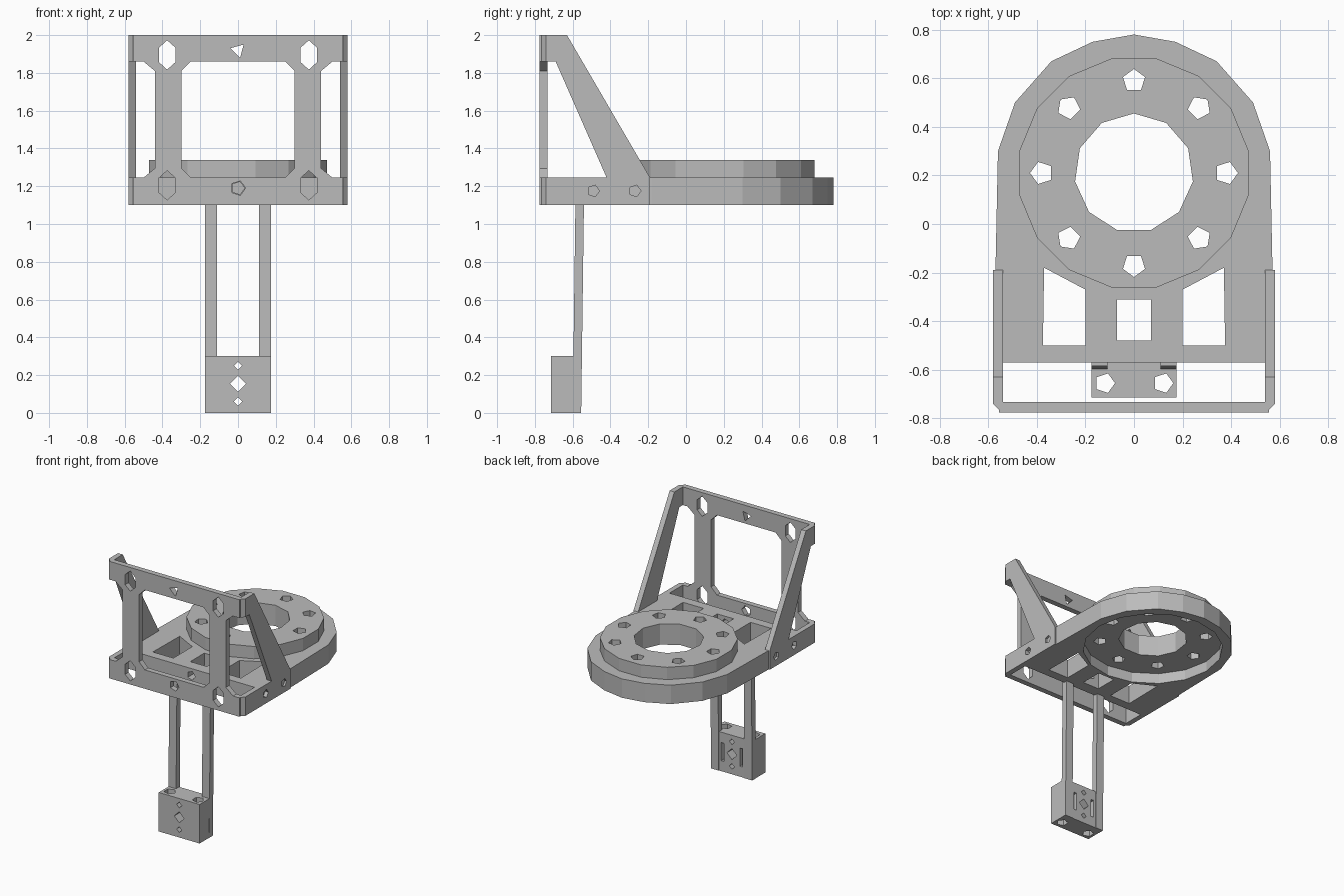
import bpy, bmesh, math

cube = bpy.data.objects.get("Cube")
if cube:
    bpy.data.objects.remove(cube, do_unlink=True)

grey = bpy.data.materials.new("plain grey")
grey.use_nodes = True
COLOUR = (0.5, 0.5, 0.5, 1)
grey.diffuse_color = COLOUR
grey.node_tree.nodes["Principled BSDF"].inputs["Base Color"].default_value = COLOUR


def prism(name, outline, axis, lo, hi):
    """Extrude a 2D outline along an axis, from lo to hi."""
    place = {"x": lambda a, b, d: (d, a, b),
             "y": lambda a, b, d: (a, d, b),
             "z": lambda a, b, d: (a, b, d)}[axis]
    bm = bmesh.new()
    ends = [[bm.verts.new(place(a, b, d)) for a, b in outline] for d in (lo, hi)]
    bm.faces.new(ends[0])
    bm.faces.new(ends[1])
    n = len(outline)
    for i in range(n):
        j = (i + 1) % n
        bm.faces.new((ends[0][i], ends[0][j], ends[1][j], ends[1][i]))
    bmesh.ops.recalc_face_normals(bm, faces=bm.faces)
    mesh = bpy.data.meshes.new(name)
    bm.to_mesh(mesh)
    bm.free()
    mesh.materials.append(grey)
    ob = bpy.data.objects.new(name, mesh)
    bpy.context.collection.objects.link(ob)
    return ob


def rect(a0, a1, b0, b1):
    return [(a0, b0), (a1, b0), (a1, b1), (a0, b1)]


def ring(a, b, r, n, turn=0.0, stretch=1.0):
    return [(a + r * math.cos(turn + math.tau * i / n),
             b + stretch * r * math.sin(turn + math.tau * i / n)) for i in range(n)]


def flip(outline):
    return [(-a, b) for a, b in outline]


def carve(ob, cuts):
    """Cut every (outline, axis, lo, hi) out of the part."""
    cutters = []
    for cut in cuts:
        c = prism("cutter", *cut)
        c.hide_render = True
        mod = ob.modifiers.new("cut", "BOOLEAN")
        mod.operation, mod.solver, mod.object = "DIFFERENCE", "EXACT", c
        cutters.append(c)
    bpy.context.view_layer.update()
    baked = bpy.data.meshes.new_from_object(
        ob.evaluated_get(bpy.context.evaluated_depsgraph_get()))
    ob.modifiers.clear()
    ob.data = baked
    for c in cutters:
        bpy.data.objects.remove(c, do_unlink=True)


MID = 0.21                   # centre of the round end
BOTTOM, DECK, TOP = 1.10, 1.245, 2.0

# Bore and bolt circle shared by the deck and the raised ring
bores = [(ring(0, MID, 0.245, 11, math.pi / 2), "z", 1.0, 1.5)]
for i in range(8):
    t = math.tau * i / 8
    bores.append((ring(0.38 * math.cos(t), MID + 0.38 * math.sin(t), 0.048, 5, t),
                  "z", 1.0, 1.5))

# Deck with an arched back, windows and a round recess underneath
arch = [(0.545, -0.57), (0.57, -0.18), (0.56, 0.30), (0.49, 0.50), (0.34, 0.67), (0.17, 0.75)]
deck = prism("deck", arch + [(0, 0.78)] + flip(arch)[::-1], "z", BOTTOM, DECK)
window = [(0.2, -0.5), (0.375, -0.5), (0.37, -0.18), (0.2, -0.27)]
carve(deck, bores + [
    (ring(0, MID, 0.50, 16), "z", 1.0, 1.18),
    (window, "z", 1.0, 1.5),
    (flip(window), "z", 1.0, 1.5),
    (rect(-0.07, 0.07, -0.48, -0.31), "z", 1.0, 1.5),
    (ring(0, 1.19, 0.035, 5), "y", -0.8, -0.4)])

# Raised mounting ring
boss = prism("mounting_ring", ring(0, MID, 0.48, 16, math.pi / 16), "z", DECK - 0.01, 1.34)
carve(boss, bores)

# Front frame: plate with a middle opening and a narrow opening at each side
frame = prism("front_frame", rect(-0.555, 0.555, BOTTOM, TOP), "y", -0.775, -0.733)
LOW, HIGH, C = DECK, 1.86, 0.05
middle = [(0.25, LOW), (0.3, LOW + C), (0.3, HIGH - C), (0.25, HIGH)]
side = [(0.6, LOW), (0.5, LOW), (0.44, LOW + C), (0.44, HIGH - C), (0.5, HIGH), (0.6, HIGH)]
cuts = [(middle + flip(middle)[::-1], "y", -0.9, -0.6),
        (side, "y", -0.9, -0.6), (flip(side), "y", -0.9, -0.6),
        (ring(0, 1.92, 0.042, 3, math.pi / 4), "y", -0.9, -0.6),
        (ring(0, 1.19, 0.04, 5), "y", -0.9, -0.6)]
for x in (-0.375, 0.375):
    for z in (1.895, 1.205):
        cuts.append((ring(x, z, 0.05, 6, math.pi / 6, 1.55), "y", -0.9, -0.6))
carve(frame, cuts)

# Side braces: low rail, sloping strut and top corner
brace = [(-0.775, BOTTOM), (-0.19, BOTTOM), (-0.19, DECK), (-0.63, TOP), (-0.775, TOP),
         (-0.775, HIGH), (-0.69, HIGH), (-0.42, DECK), (-0.775, DECK)]
for s, label in ((1, "left"), (-1, "right")):
    ob = prism(label + "_brace", brace, "x", s * 0.54, s * 0.58)
    edge = [(s * 0.6, -0.74), (s * 0.58, -0.74), (s * 0.545, -0.775), (s * 0.545, -0.8), (s * 0.6, -0.8)]
    carve(ob, [(edge, "z", 1.0, 2.1)] +
          [(ring(y, 1.175, 0.032, 5), "x", s * 0.5, s * 0.6) for y in (-0.49, -0.27)])

# Hanging arms, leaning slightly
arm = [(-0.60, 0), (-0.555, 0), (-0.54, 1.13), (-0.585, 1.13)]
for s, label in ((1, "left"), (-1, "right")):
    prism(label + "_arm", arm, "x", s * 0.11, s * 0.175)

# Block at the foot of the arms, with holes and rear slots
block = prism("foot_block", rect(-0.174, 0.174, -0.715, -0.558), "z", 0.0, 0.30)
cuts = [(ring(0, z, r, 4), "y", -0.8, -0.5)
        for z, r in ((0.25, 0.022), (0.155, 0.042), (0.06, 0.022))]
for x in (-0.12, 0.12):
    cuts.append((ring(x, -0.655, 0.042, 5), "z", -0.1, 0.4))
for x in (-0.08, 0.08):
    cuts.append((rect(x - 0.012, x + 0.012, 0.08, 0.22), "y", -0.62, -0.5))
carve(block, cuts)
